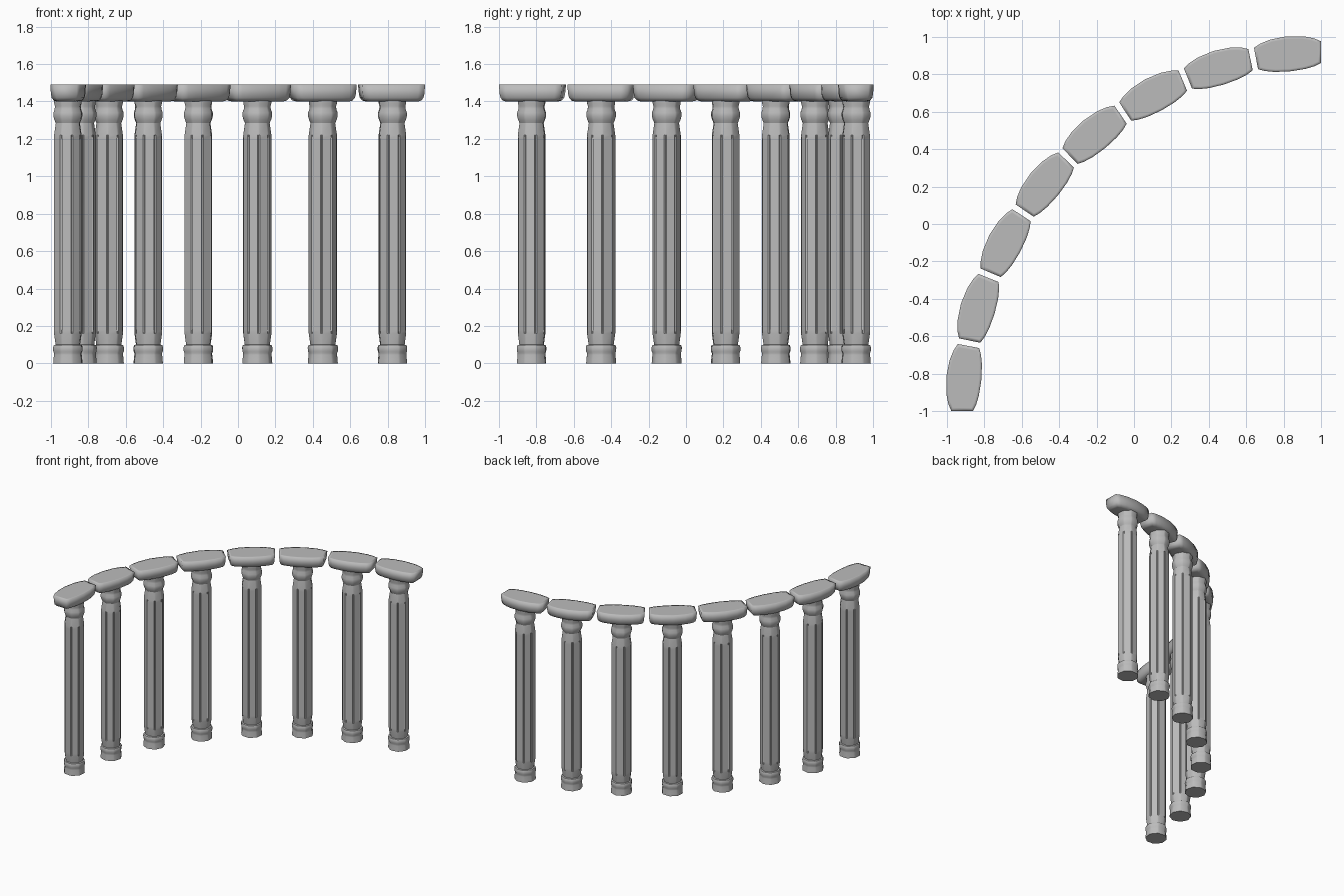
import bpy, bmesh, math

if "Cube" in bpy.data.objects:
    bpy.data.objects.remove(bpy.data.objects["Cube"], do_unlink=True)

COUNT = 8
STEP = math.radians(90 / COUNT)
RADIUS = 1.934          # radius of the colonnade arc
CENTRE = 1.015          # arc centre at (CENTRE, -CENTRE)
HALF_SPAN = math.radians(5.18)

stone = bpy.data.materials.new("grey stone")
stone.use_nodes = True
stone.diffuse_color = (0.5, 0.5, 0.5, 1)
stone.node_tree.nodes["Principled BSDF"].inputs["Base Color"].default_value = (0.5, 0.5, 0.5, 1)


def on_arc(angle, radius, z):
    return (CENTRE - radius * math.cos(angle), -CENTRE + radius * math.sin(angle), z)


def loft(name, rings):
    """Skin equal-length rings of points and close both ends."""
    bm = bmesh.new()
    loops = [[bm.verts.new(p) for p in ring] for ring in rings]
    n = len(loops[0])
    for a, b in zip(loops, loops[1:]):
        for i in range(n):
            j = (i + 1) % n
            bm.faces.new((a[i], a[j], b[j], b[i]))
    bm.faces.new(loops[0])
    bm.faces.new(loops[-1])
    bmesh.ops.recalc_face_normals(bm, faces=bm.faces)
    for f in bm.faces:
        f.smooth = True
    mesh = bpy.data.meshes.new(name)
    bm.to_mesh(mesh)
    bm.free()
    mesh.materials.append(stone)
    obj = bpy.data.objects.new(name, mesh)
    bpy.context.collection.objects.link(obj)
    return obj


# Column profile: height, radius, flute depth
PROFILE = [
    (0, .080, 0), (.02, .079, 0), (.045, .076, 0), (.055, .076, 0),
    (.065, .080, 0), (.085, .081, 0), (.097, .077, 0), (.10, .067, 0),
    (.16, .0755, 0), (.18, .0755, .007), (1.20, .0755, .007), (1.22, .0755, 0),
    (1.285, .066, 0), (1.30, .073, 0), (1.32, .079, 0), (1.34, .079, 0),
    (1.36, .072, 0), (1.375, .071, 0), (1.39, .075, 0), (1.41, .075, 0),
]


def column_ring(z, radius, depth):
    ring = []
    for panel in range(8):
        for offset, cut in ((-18, 0), (18, 0), (22.5, depth)):
            a = math.radians(panel * 45 + offset)
            r = radius - cut
            ring.append((r * math.cos(a), r * math.sin(a), z))
    return ring


# Cap block outline: position along the arc, half width
SIDE = [(-1, .058), (-.8, .074), (-.5, .087), (0, .094), (.5, .087), (.8, .074), (1, .058)]
OUTLINE = SIDE + [(s, -w) for s, w in reversed(SIDE)]
# Cap block layers: height, length scale, width scale
LAYERS = [(1.40, .78, .6), (1.405, .88, .8), (1.42, .95, .92), (1.44, .975, .97),
          (1.49, 1, 1), (1.49, .9, .85)]

for i in range(COUNT):
    mid = (i + .5) * STEP

    # Fluted column with moulded base and capital
    column = loft(f"column_{i + 1}", [column_ring(*p) for p in PROFILE])
    column.location = on_arc(mid, RADIUS, 0)
    column.rotation_euler.z = -mid
    bpy.ops.object.select_all(action='DESELECT')
    column.select_set(True)
    bpy.context.view_layer.objects.active = column
    bpy.ops.object.shade_smooth_by_angle(angle=math.radians(28))

    # Bulging lintel block bent along the arc
    loft(f"lintel_block_{i + 1}",
         [[on_arc(mid + s * ls * HALF_SPAN, RADIUS + w * ws, z) for s, w in OUTLINE]
          for z, ls, ws in LAYERS])
